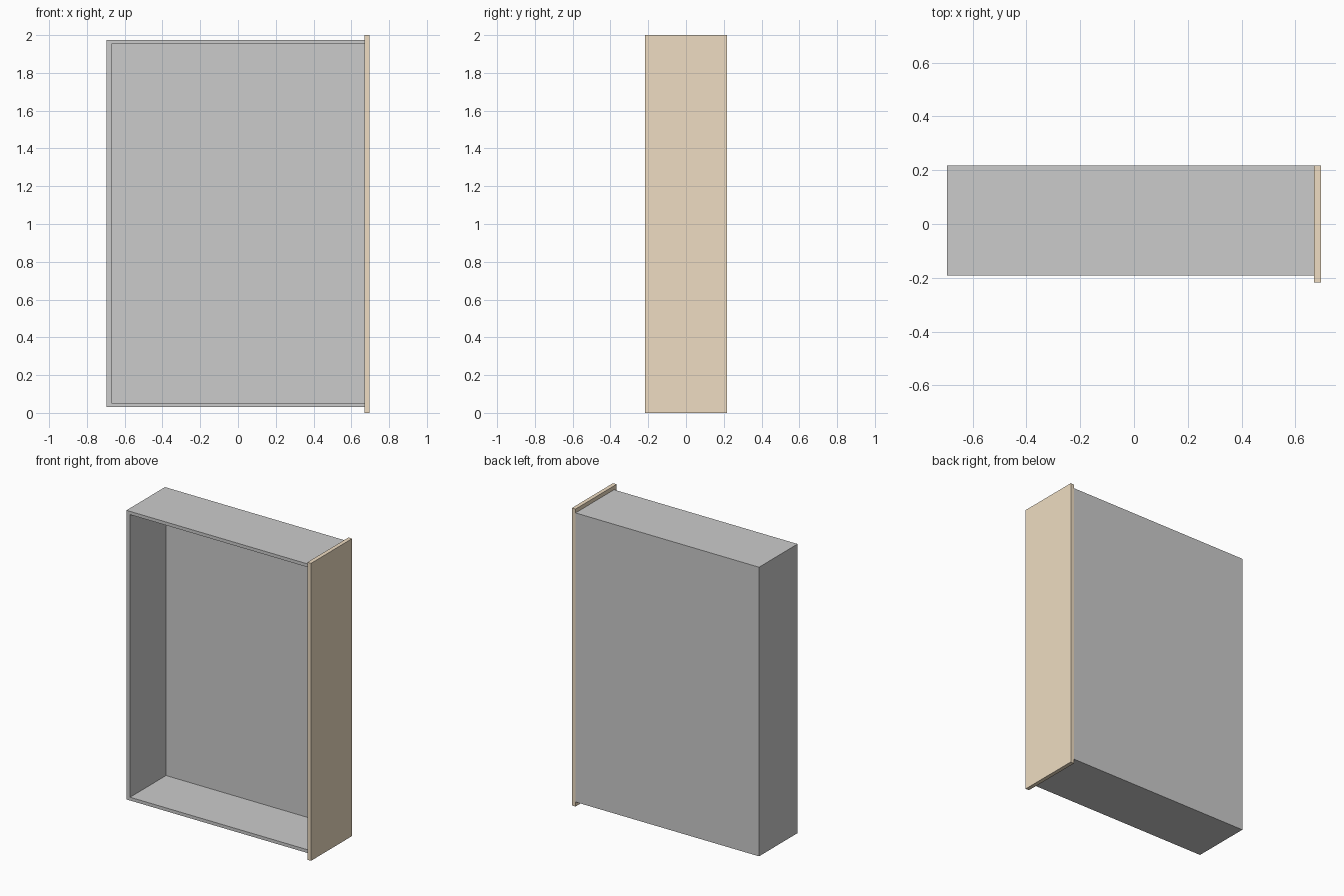
import bpy

if "Cube" in bpy.data.objects:
    bpy.data.objects.remove(bpy.data.objects["Cube"])


def box(name, lo, hi):
    """Axis-aligned box between two corners, with its size baked into the mesh."""
    bpy.ops.mesh.primitive_cube_add(size=1)
    ob = bpy.context.object
    ob.name = ob.data.name = name
    for v in ob.data.vertices:
        v.co = [a + (b - a) * (c + 0.5) for a, b, c in zip(lo, hi, v.co)]
    return ob


HALF_W, HALF_D, HEIGHT = 0.696, 0.218, 2.0
BOARD = 0.027          # side, back and end panel thickness
SHELF = 0.022          # top and bottom board thickness
PANEL_X = HALF_W - BOARD
FRONT_Y = -0.191       # carcass stops short of the end panel's front edge
Z0, Z1 = 0.03, 1.974

# Carcass: open at the front and on the side closed by the end panel
carcass = box("carcass", (-HALF_W, FRONT_Y, Z0), (PANEL_X, HALF_D, Z1))
cutter = box("cavity_cutter",
             (-HALF_W + BOARD, FRONT_Y - 0.1, Z0 + SHELF),
             (PANEL_X + 0.1, HALF_D - BOARD, Z1 - SHELF))
cutter.hide_render = True
cut = carcass.modifiers.new("cavity", 'BOOLEAN')
cut.operation = 'DIFFERENCE'
cut.solver = 'EXACT'
cut.object = cutter
bpy.context.view_layer.objects.active = carcass
bpy.ops.object.modifier_apply(modifier=cut.name)
bpy.data.objects.remove(cutter)

# Full-height wooden end panel
end_panel = box("end_panel", (PANEL_X, -HALF_D, 0), (HALF_W, HALF_D, HEIGHT))
wood = bpy.data.materials.new("light_wood")
wood.diffuse_color = (0.86, 0.72, 0.54, 1)
wood.use_nodes = True
wood.node_tree.nodes["Principled BSDF"].inputs["Base Color"].default_value = wood.diffuse_color
end_panel.data.materials.append(wood)
